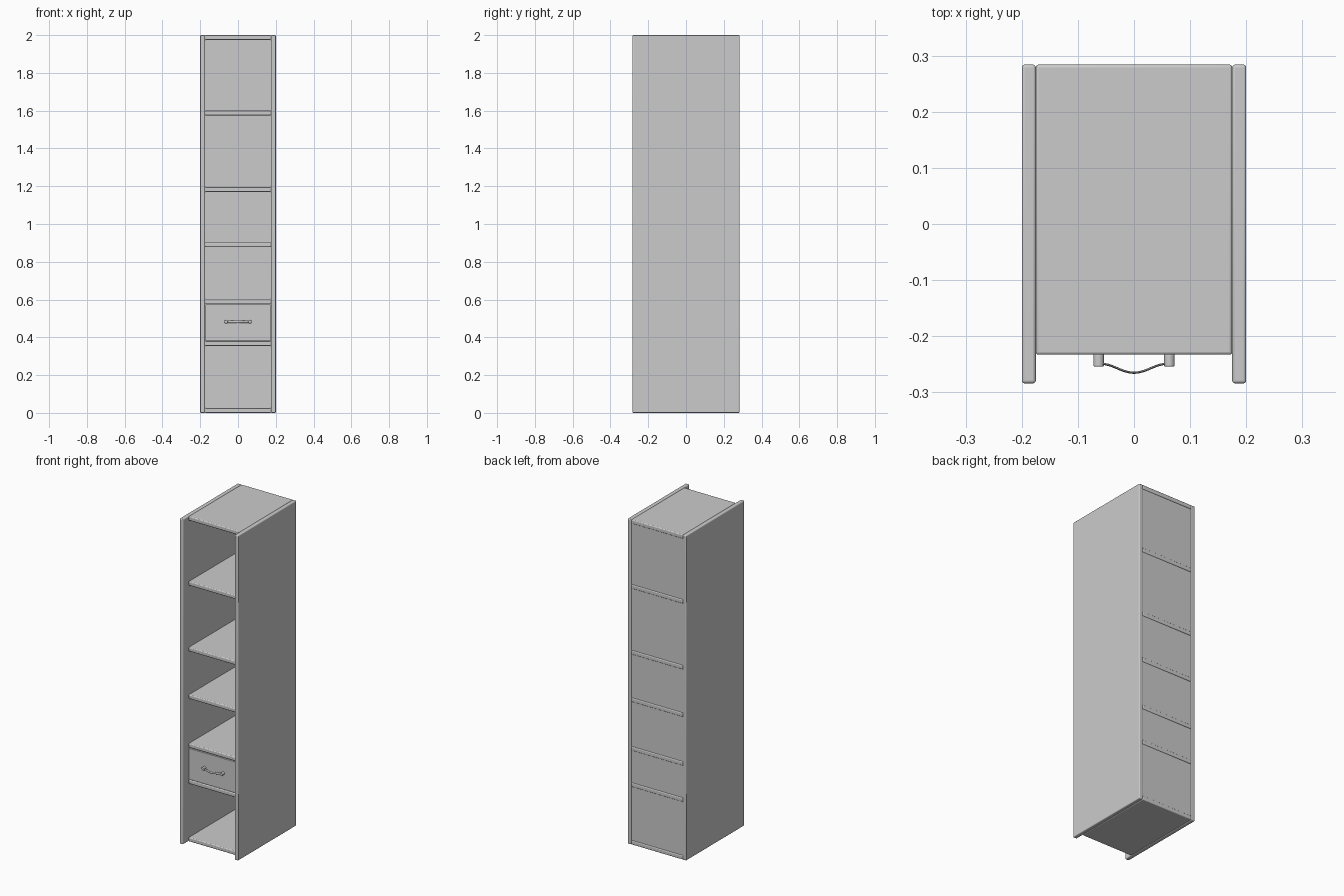
import bpy, bmesh, math
from mathutils import Matrix, Vector

if "Cube" in bpy.data.objects:
    bpy.data.objects.remove(bpy.data.objects["Cube"])


def finish(name, bm, bevel=0.0):
    bmesh.ops.recalc_face_normals(bm, faces=bm.faces)
    me = bpy.data.meshes.new(name)
    bm.to_mesh(me)
    bm.free()
    ob = bpy.data.objects.new(name, me)
    bpy.context.collection.objects.link(ob)
    if bevel:
        m = ob.modifiers.new("rounded_edges", 'BEVEL')
        m.width = bevel
        m.segments = 3
    bpy.ops.object.select_all(action='DESELECT')
    ob.select_set(True)
    bpy.context.view_layer.objects.active = ob
    bpy.ops.object.shade_smooth_by_angle(angle=math.radians(40))
    return ob


def box(name, lo, hi, bevel=0.0):
    lo, hi = Vector(lo), Vector(hi)
    bm = bmesh.new()
    bmesh.ops.create_cube(bm, size=1)
    for v in bm.verts:
        v.co = (lo + hi) / 2 + v.co * (hi - lo)
    return finish(name, bm, bevel)


def post(name, x, z, y0, y1, r):
    bm = bmesh.new()
    mat = Matrix.Translation((x, (y0 + y1) / 2, z)) @ Matrix.Rotation(math.pi / 2, 4, 'X')
    bmesh.ops.create_cone(bm, cap_ends=True, segments=24, radius1=r, radius2=r,
                          depth=abs(y1 - y0), matrix=mat)
    ob = finish(name, bm, 0.002)
    ob.modifiers[0].limit_method = 'ANGLE'


IN, OUT = 0.175, 0.2
FRONT, BACK = -0.233, 0.284
T = 0.025

# Full-height side panels
for side, s in (("left", -1), ("right", 1)):
    a, b = sorted((s * IN, s * OUT))
    box(side + "_side_panel", (a, -0.284, 0), (b, 0.284, 2.0), 0.005)

# Shelves, including the base and the top board
tops = [T, 0.38, 0.603, 0.903, 1.195, 1.6, 2.0]
for i, z in enumerate(tops):
    box(f"shelf_{i + 1}", (-IN, FRONT, z - T), (IN, BACK, z), 0.005)

# Back panels between neighbouring shelves
for i in range(len(tops) - 1):
    box(f"back_panel_{i + 1}", (-IN, 0.268, tops[i]), (IN, 0.28, tops[i + 1] - T))

# Drawer: front plus hidden tray
z0, z1 = 0.383, 0.574
box("drawer_front", (-0.173, FRONT, z0), (0.173, FRONT + 0.02, z1), 0.002)
for side, s in (("left", -1), ("right", 1)):
    a, b = sorted((s * 0.153, s * 0.168))
    box(f"drawer_{side}_side", (a, FRONT + 0.02, z0), (b, 0.25, z1 - 0.02))
box("drawer_back", (-0.153, 0.235, z0), (0.153, 0.25, z1 - 0.02))
box("drawer_bottom", (-0.153, FRONT + 0.02, z0), (0.153, 0.235, z0 + 0.01))

# Handle posts
HZ = 0.483
for side, s in (("left", -1), ("right", 1)):
    post(f"handle_{side}_post", s * 0.063, HZ, FRONT + 0.001, -0.254, 0.0095)

# Bowed flat handle bar
bm = bmesh.new()
rings = []
N = 28
for i in range(N + 1):
    x = -0.06 + 0.12 * i / N
    y = -0.257 - 0.008 * math.cos(math.pi * x / 0.06)
    slope = 0.008 * math.pi / 0.06 * math.sin(math.pi * x / 0.06)
    n = Vector((-slope, 1, 0)).normalized()
    ring = []
    for k in range(8):
        a = math.tau * k / 8
        off = n * (0.002 * math.cos(a)) + Vector((0, 0, 0.006 * math.sin(a)))
        ring.append(bm.verts.new(Vector((x, y, HZ)) + off))
    rings.append(ring)
for r0, r1 in zip(rings, rings[1:]):
    for k in range(8):
        bm.faces.new((r0[k], r0[(k + 1) % 8], r1[(k + 1) % 8], r1[k]))
bm.faces.new(rings[0])
bm.faces.new(rings[-1])
finish("handle_bar", bm)
